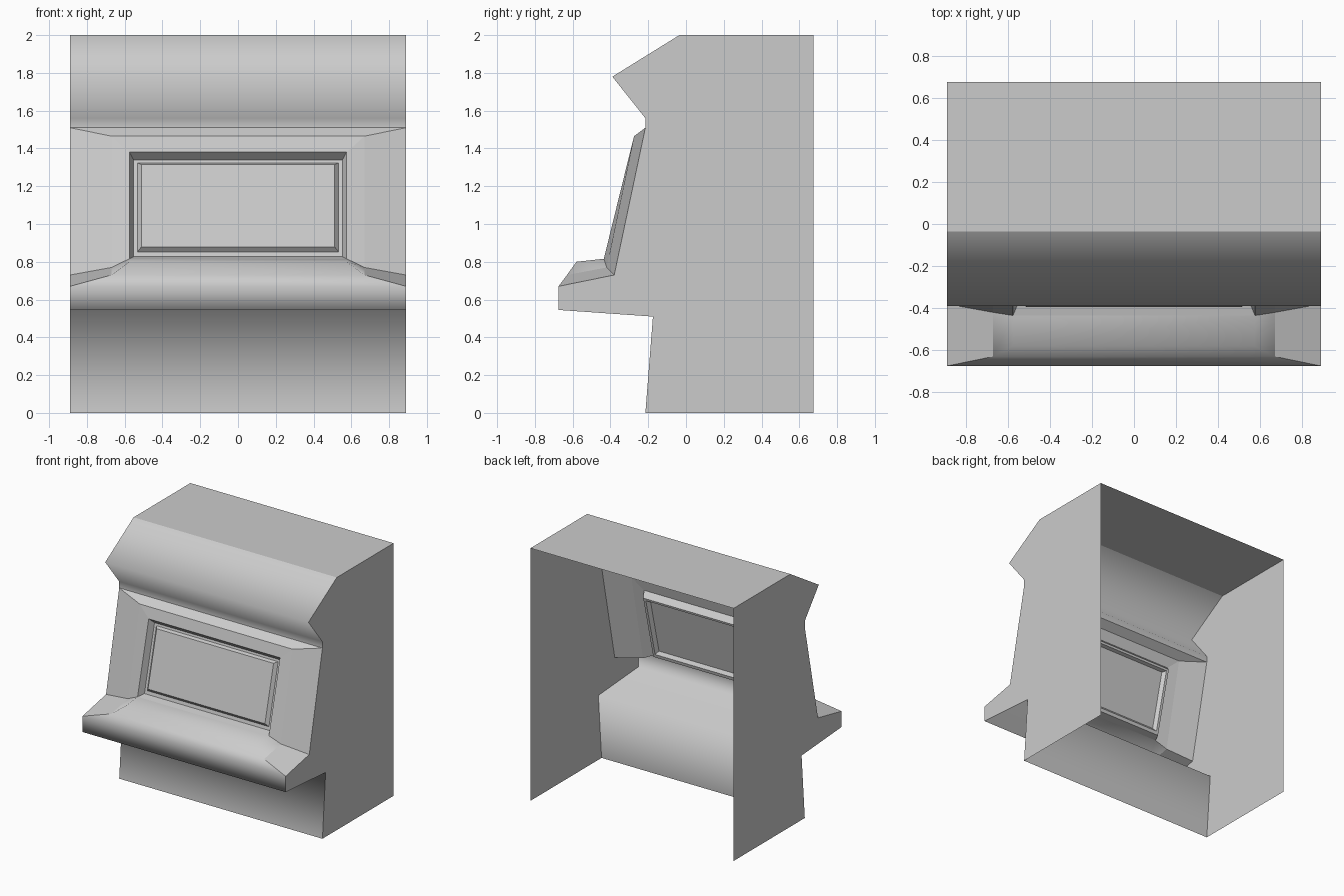
import bpy, bmesh

if "Cube" in bpy.data.objects:
    bpy.data.objects.remove(bpy.data.objects["Cube"])

W = 0.89  # half width of the cabinet


def mesh(name, faces, smooth=False):
    """Build an open sheet from polygons given as coordinate lists."""
    bm = bmesh.new()
    for f in faces:
        bm.faces.new([bm.verts.new(p) for p in f])
    bmesh.ops.remove_doubles(bm, verts=bm.verts, dist=1e-5)
    for f in bm.faces:
        f.smooth = smooth
    me = bpy.data.meshes.new(name)
    bm.to_mesh(me)
    bm.free()
    ob = bpy.data.objects.new(name, me)
    bpy.context.collection.objects.link(ob)
    return ob


def flip(p):
    return (-p[0], p[1], p[2])


def both(face):
    """A right-hand face and its mirror image."""
    return [face, [flip(p) for p in reversed(face)]]


def strip(profile):
    """Full-width faces along a (y, z) profile."""
    return [[(-W, *a), (-W, *b), (W, *b), (W, *a)]
            for a, b in zip(profile, profile[1:])]


def panel_y(z, depth=0):
    """Y of the leaning screen panel, set back by depth."""
    return -0.435 + (z - 0.816) * 0.246 + depth * 1.03


# Side outline, split into the runs that share shading
roof = [(0.675, 2), (-0.035, 2)]
hood = [(-0.035, 2), (-0.39, 1.78), (-0.215, 1.56), (-0.215, 1.51)]
lower = [(-0.675, 0.67), (-0.675, 0.545), (-0.175, 0.51), (-0.215, 0)]
outline = roof[:1] + hood + [(-0.38, 0.73)] + lower + [(0.675, 0)]

# Side walls, roof and overhanging hood
right = [(W, *p) for p in outline]
for name, face in zip(("right_side", "left_side"), both(right)):
    mesh(name, [face])
mesh("roof", strip(roof))
mesh("hood", strip(hood), True)

# Screen recess: nested rectangles (half width, bottom, top, depth)
rings = []
for x, zb, zt, d in [(0.575, 0.816, 1.38, 0), (0.553, 0.827, 1.34, 0.05),
                     (0.533, 0.853, 1.323, 0.05), (0.512, 0.878, 1.315, 0.025)]:
    rings.append([(-x, panel_y(zb, d), zb), (x, panel_y(zb, d), zb),
                  (x, panel_y(zt, d), zt), (-x, panel_y(zt, d), zt)])
recess = []
for o, n in zip(rings, rings[1:]):
    for i in range(4):
        j = (i + 1) % 4
        recess.append([o[i], o[j], n[j], n[i]])
mesh("screen_recess", recess)
mesh("screen", [rings[-1]])

# Raised surround of the screen
top_in, bot_in = (0.67, -0.275, 1.465), (0.67, -0.42, 0.77)
top_out, bot_out = (W, -0.215, 1.51), (W, -0.38, 0.73)
hole_b, hole_t = rings[0][1], rings[0][2]
mesh("screen_surround",
     both([hole_t, hole_b, bot_in, top_in])
     + both([top_in, bot_in, bot_out, top_out])
     + [[flip(top_in), flip(hole_t), hole_t, top_in],
        [flip(top_out), flip(top_in), top_in, top_out]])

# Control ledge with raised deck, running down into the kick panel
lip, mid, deck = (W, -0.675, 0.67), (0.67, -0.63, 0.73), (0.575, -0.58, 0.80)
mesh("ledge_and_kick_panel",
     strip(lower)
     + [[flip(lip), lip, mid, deck, flip(deck), flip(mid)],
        [flip(deck), deck, hole_b, flip(hole_b)]]
     + both([deck, mid, bot_in, hole_b]), True)
mesh("ledge_ends", both([mid, lip, bot_out, bot_in]))
